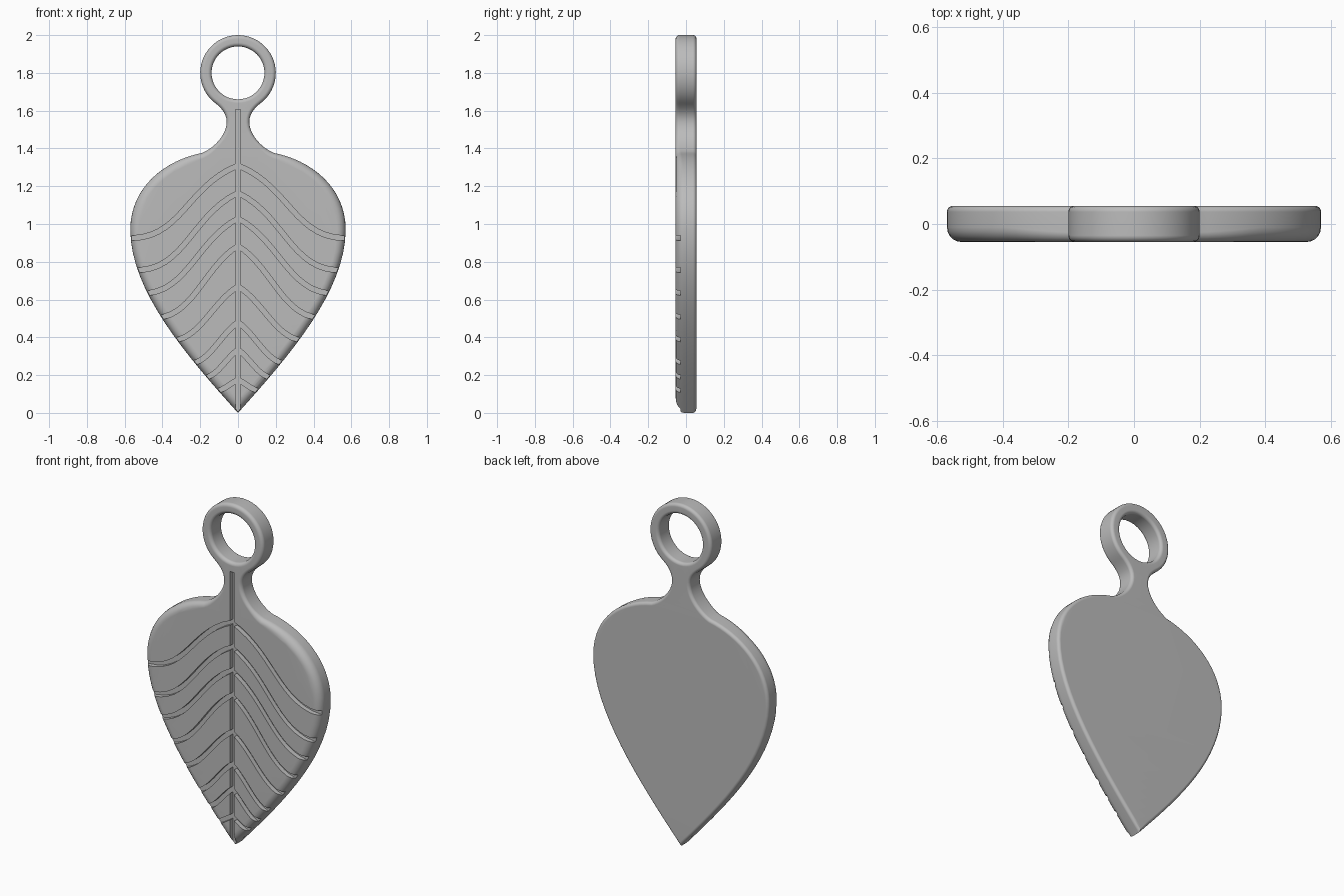
import bpy, bmesh, math
from mathutils import Vector

cube = bpy.data.objects.get("Cube")
if cube:
    bpy.data.objects.remove(cube, do_unlink=True)

HALF = 0.055          # half of the body thickness
FLOOR = -0.028        # depth at which the grooves end
STEPS = 5             # segments in each rounded edge

grey = bpy.data.materials.new("plain_grey")
grey.use_nodes = True
grey.diffuse_color = (0.5, 0.5, 0.5, 1)
grey.node_tree.nodes["Principled BSDF"].inputs["Base Color"].default_value = (0.5, 0.5, 0.5, 1)


def bezier(a, b, c, d, n):
    """Points of a cubic curve, without its last point."""
    a, b, c, d = map(Vector, (a, b, c, d))
    return [a * (1 - t) ** 3 + b * 3 * t * (1 - t) ** 2 + c * 3 * t * t * (1 - t) + d * t ** 3
            for t in (i / n for i in range(n))]


def make_object(name, bm):
    bmesh.ops.recalc_face_normals(bm, faces=bm.faces)
    mesh = bpy.data.meshes.new(name)
    bm.to_mesh(mesh)
    bm.free()
    mesh.materials.append(grey)
    obj = bpy.data.objects.new(name, mesh)
    bpy.context.collection.objects.link(obj)
    return obj


def inward(points):
    """Mitred inward direction at each point of a closed loop."""
    result = []
    for i, p in enumerate(points):
        d1 = (p - points[i - 1]).normalized()
        d2 = (points[(i + 1) % len(points)] - p).normalized()
        n1, n2 = Vector((-d1.y, d1.x)), Vector((-d2.y, d2.x))
        result.append((n1 + n2) / (1 + n1.dot(n2)))
    return result


def front_radius(z):
    """Wide rounding on the leaf, narrow on the neck and ring."""
    blend = min(max((z - 1.3) / 0.12, 0), 1)
    return 0.045 + (0.02 - 0.045) * blend


def rounded_wall(bm, points):
    """Side wall of a loop with rounded edges; returns its two border edge lists."""
    normals = inward(points)
    rows = []
    for side in (1, -1):
        angles = [math.pi / 2 * k / STEPS for k in range(STEPS + 1)]
        for a in (reversed(angles) if side == 1 else angles):
            row = []
            for p, n in zip(points, normals):
                r = 0.018 if side == 1 else front_radius(p.y)
                q = p + n * r * (1 - math.cos(a))
                row.append(bm.verts.new((q.x, side * (HALF - r * (1 - math.sin(a))), q.y)))
            rows.append(row)
    count = len(points)
    for low, high in zip(rows, rows[1:]):
        for i in range(count):
            j = (i + 1) % count
            bm.faces.new((low[i], low[j], high[j], high[i]))
    return [[bm.edges.get((row[i], row[(i + 1) % count])) for i in range(count)]
            for row in (rows[0], rows[-1])]


# Outline of leaf, neck and ring: right half, then mirrored
half = bezier((0, 0), (0.28, 0.31), (0.57, 0.65), (0.57, 0.97), 16)
half += bezier((0.57, 0.97), (0.57, 1.2), (0.38, 1.34), (0.19, 1.376), 16)
half += bezier((0.19, 1.376), (0.13, 1.40), (0.06, 1.47), (0.06, 1.54), 10)
half += bezier((0.06, 1.54), (0.06, 1.59), (0.095, 1.62), (0.125, 1.644), 8)
start = math.atan2(-0.156, 0.125)
for k in range(25):
    a = start + (math.pi / 2 - start) * k / 24
    half.append(Vector((0.2 * math.cos(a), 1.8 + 0.2 * math.sin(a))))
half[-1].x = 0
outline = half + [Vector((-p.x, p.y)) for p in reversed(half[1:-1])]
hole = [Vector((0.14 * math.cos(a), 1.8 - 0.14 * math.sin(a)))
        for a in (math.tau * k / 48 for k in range(48))]

# Body: two rounded walls closed by flat front and back
bm = bmesh.new()
outer, inner = rounded_wall(bm, outline), rounded_wall(bm, hole)
for outer_edges, inner_edges in zip(outer, inner):
    bmesh.ops.triangle_fill(bm, use_beauty=True, edges=outer_edges + inner_edges)
body = make_object("leaf_pendant", bm)


def add_strip(bm, points, width):
    """Solid strip following a line, used to cut a groove."""
    pairs = []
    for i, p in enumerate(points):
        d = (points[min(i + 1, len(points) - 1)] - points[max(i - 1, 0)]).normalized()
        n = Vector((-d.y, d.x)) * width / 2
        pairs.append([bm.verts.new((q.x, FLOOR, q.y)) for q in (p + n, p - n)])
    faces = [bm.faces.new((a[0], a[1], b[1], b[0])) for a, b in zip(pairs, pairs[1:])]
    extruded = bmesh.ops.extrude_face_region(bm, geom=faces, use_keep_orig=True)["geom"]
    bmesh.ops.translate(bm, vec=(0, -0.1, 0),
                        verts=[v for v in extruded if isinstance(v, bmesh.types.BMVert)])


# Side veins: start height on the midrib, then end point near the rim
VEINS = [(1.31, 0.56, 0.925), (1.165, 0.51, 0.757), (1.03, 0.466, 0.635), (0.885, 0.39, 0.51),
         (0.67, 0.31, 0.39), (0.48, 0.217, 0.27), (0.335, 0.148, 0.195), (0.175, 0.095, 0.12)]
bm = bmesh.new()
for i, (top, x, z) in enumerate(VEINS):
    s = i / (len(VEINS) - 1)
    drop = top - z
    p1 = Vector(((0.48 - 0.13 * s) * x, top - 0.28 * drop))
    p2 = Vector(((0.53 + 0.13 * s) * x, top - (0.98 - 0.2 * s) * drop))
    end = Vector((x, z))
    line = bezier((0, top), p1, p2, end, 14)
    line += [end, end + (end - p2).normalized() * 0.06]
    mirrored = [Vector((-p.x, p.y)) for p in reversed(line[1:])]
    add_strip(bm, mirrored + line, 0.026)
vein_cutter = make_object("vein_cutter", bm)

# Midrib groove
bm = bmesh.new()
add_strip(bm, [Vector((0, -0.05)), Vector((0, 1.605))], 0.027)
midrib_cutter = make_object("midrib_cutter", bm)

# Cut the grooves, then smooth the rounded edges
bpy.ops.object.select_all(action='DESELECT')
body.select_set(True)
bpy.context.view_layer.objects.active = body
for cutter in (vein_cutter, midrib_cutter):
    cutter.hide_render = True
    mod = body.modifiers.new(cutter.name, 'BOOLEAN')
    mod.operation = 'DIFFERENCE'
    mod.solver = 'EXACT'
    mod.object = cutter
    bpy.ops.object.modifier_apply(modifier=mod.name)
    bpy.data.objects.remove(cutter, do_unlink=True)
bpy.ops.object.shade_smooth_by_angle(angle=math.radians(35))
weighted = body.modifiers.new("flat_face_normals", 'WEIGHTED_NORMAL')
weighted.keep_sharp = True
